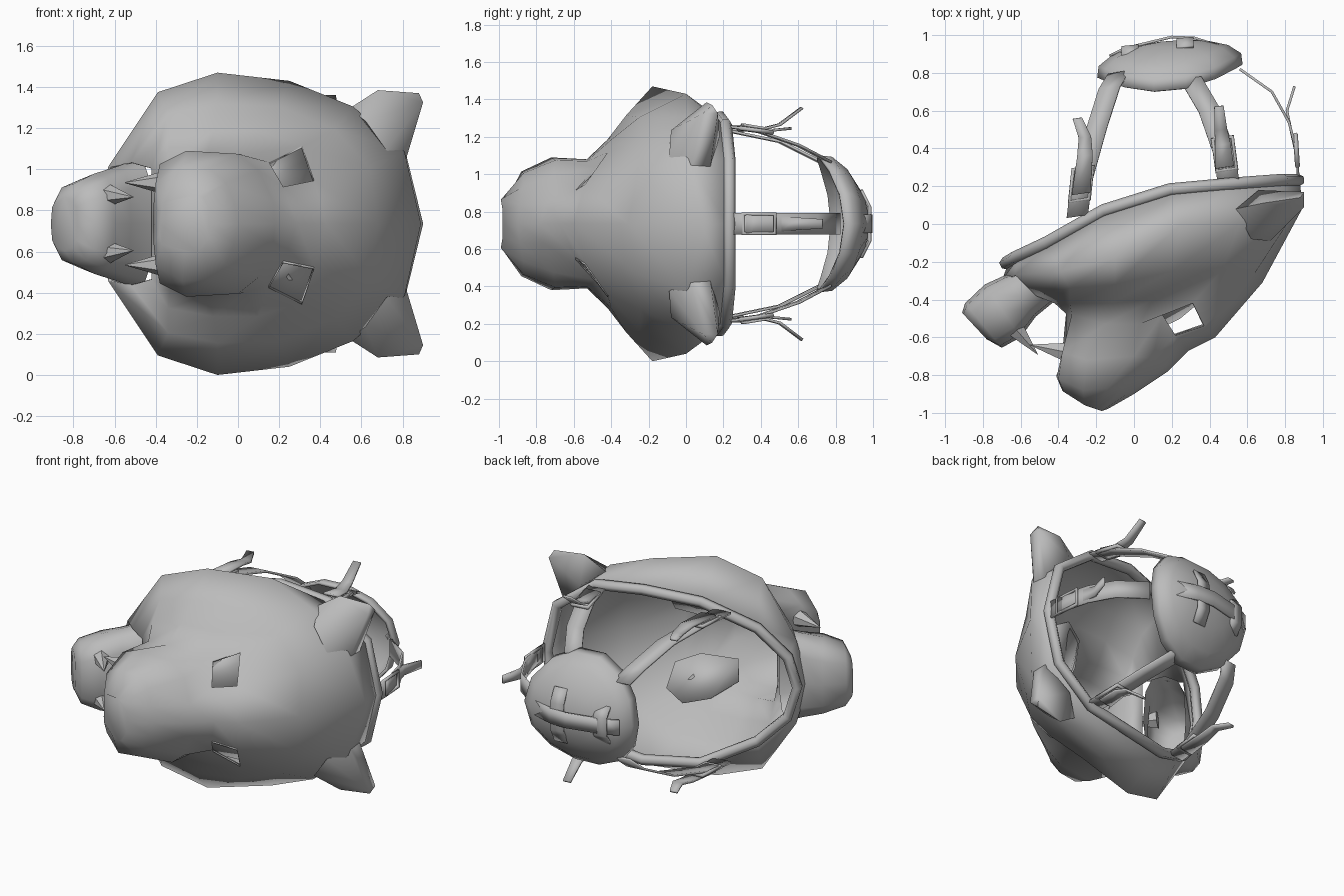
import bpy, bmesh, math
from mathutils import Vector

if "Cube" in bpy.data.objects:
    bpy.data.objects.remove(bpy.data.objects["Cube"], do_unlink=True)

MID = 0.735  # height of the symmetry plane
grey = bpy.data.materials.new("plain_grey")
grey.diffuse_color = (0.5, 0.5, 0.5, 1)
grey.use_nodes = True
grey.node_tree.nodes["Principled BSDF"].inputs["Base Color"].default_value = (0.5, 0.5, 0.5, 1)


def place(p, side=1):
    return Vector((p[0], p[1], MID + side * p[2]))


def finish(name, bm, angle=60, thickness=0, offset=-1):
    bmesh.ops.recalc_face_normals(bm, faces=bm.faces)
    mesh = bpy.data.meshes.new(name)
    bm.to_mesh(mesh)
    bm.free()
    obj = bpy.data.objects.new(name, mesh)
    bpy.context.collection.objects.link(obj)
    mesh.materials.append(grey)
    if thickness:
        mod = obj.modifiers.new("thickness", 'SOLIDIFY')
        mod.thickness, mod.offset = thickness, offset
    bpy.ops.object.select_all(action='DESELECT')
    obj.select_set(True)
    bpy.context.view_layer.objects.active = obj
    bpy.ops.object.shade_smooth_by_angle(angle=math.radians(angle))


def loft(bm, rings):
    """Skin closed rings and cap the last; returns one list of faces per band."""
    loops = [[bm.verts.new(p) for p in ring] for ring in rings]
    n = len(loops[0])
    bands = [[bm.faces.new((a[j], a[(j + 1) % n], b[(j + 1) % n], b[j])) for j in range(n)]
             for a, b in zip(loops, loops[1:])]
    bm.faces.new(loops[-1])
    return bands


def mirrored_ring(half):
    return [place(p) for p in half] + [place(p, -1) for p in half[-2:0:-1]]


def tube(name, points, radius):
    curve = bpy.data.curves.new(name, 'CURVE')
    curve.dimensions = '3D'
    curve.bevel_depth, curve.bevel_resolution = radius, 1
    spline = curve.splines.new('POLY')
    spline.points.add(len(points) - 1)
    for cp, p in zip(spline.points, points):
        cp.co = (*p, 1)
    spline.use_cyclic_u = True
    curve.materials.append(grey)
    bpy.context.collection.objects.link(bpy.data.objects.new(name, curve))


def ribbon(name, points, across, width, taper=1):
    """Flat strap following points, widened along the across direction."""
    bm = bmesh.new()
    rows = []
    for i, p in enumerate(points):
        w = across * width / 2 * (1 + (taper - 1) * i / (len(points) - 1))
        rows.append((bm.verts.new(p - w), bm.verts.new(p + w)))
    for a, b in zip(rows, rows[1:]):
        bm.faces.new((a[0], a[1], b[1], b[0]))
    finish(name, bm, 50, 0.014, 0)


# Skull: rings from the rear opening to the brow, forehead centre to chin centre
skull = [
    [(.88, .22, 0), (.8, .22, .33), (.53, .2, .53), (.2, .17, .57), (-.15, .06, .54), (-.45, -.11, .38),
     (-.62, -.19, .2), (-.67, -.22, 0)],
    [(.89, .08, 0), (.81, 0, .35), (.56, 0, .57), (.25, 0, .695), (-.1, -.18, .735), (-.39, -.25, .64),
     (-.63, -.27, .28), (-.7, -.3, 0)],
    [(.68, -.31, 0), (.64, -.26, .27), (.47, -.24, .46), (.2, -.25, .57), (-.1, -.32, .58), (-.34, -.34, .53),
     (-.52, -.38, .3), (-.55, -.38, 0)],
    [(.43, -.6, 0), (.37, -.54, .21), (.31, -.42, .38), (.1, -.4, .45), (-.12, -.42, .45), (-.34, -.42, .41),
     (-.42, -.42, .27), (-.42, -.42, 0)],
]
# Muzzle: rings from the eyes to the nose
muzzle = [
    [(.29, -.67, 0), (.22, -.59, .18), (.15, -.48, .3), (.03, -.53, .335), (-.15, -.53, .345), (-.33, -.48, .3),
     (-.36, -.475, .17), (-.36, -.47, 0)],
    [(.18, -.78, 0), (.17, -.75, .11), (.1, -.71, .26), (0, -.7, .34), (-.25, -.72, .355), (-.38, -.68, .29),
     (-.36, -.67, .17), (-.34, -.66, 0)],
    [(0, -.9, 0), (-.02, -.89, .1), (-.06, -.87, .2), (-.14, -.87, .27), (-.27, -.88, .28), (-.4, -.82, .2),
     (-.41, -.81, .1), (-.41, -.8, 0)],
    [(-.13, -.97, 0), (-.14, -.98, .07), (-.17, -.99, .13), (-.2, -.98, .14), (-.26, -.96, .13), (-.37, -.89, .1),
     (-.38, -.88, .05), (-.38, -.88, 0)],
]
bm = bmesh.new()
bands = loft(bm, [mirrored_ring(h) for h in skull + muzzle])
# Eye sockets set into the band between brow and muzzle, and an opening into the hollow jaw
eyes = [bands[3][1], bands[3][-2]]
bmesh.ops.inset_individual(bm, faces=eyes, thickness=0.058, depth=-0.04)
jaw_opening = [bands[b][j] for b in (1, 2) for j in (6, 7)]
bmesh.ops.delete(bm, geom=eyes + jaw_opening, context='FACES')
finish("mask_shell", bm, 80, 0.012)

# Padded band round the rear opening
tube("rim_band", [p + Vector((-0.01, 0.012, 0)) for p in mirrored_ring(skull[0])], 0.034)

# Lower jaw: sections given by mouth edge, throat edge and half width
jaw = [((-.41, -.4), (-.62, -.25), .305), ((-.52, -.49), (-.68, -.27), .275), ((-.6, -.6), (-.79, -.32), .245),
       ((-.7, -.655), (-.895, -.42), .195), ((-.78, -.61), (-.91, -.47), .13)]
rings = []
for top, bottom, half_width in jaw:
    a, b = Vector((*top, MID)), Vector((*bottom, MID))
    ring = []
    for k in range(12):
        t = math.tau * k / 12
        c, s = (math.copysign(abs(v) ** 0.7, v) for v in (math.cos(t), math.sin(t)))
        ring.append((a + b) / 2 + (a - b) / 2 * c + Vector((0, 0, half_width * s)))
    rings.append(ring)
bm = bmesh.new()
loft(bm, rings)
finish("lower_jaw", bm, 80)


def tooth(name, base, tip, radius, side):
    a, b = place(base, side), place(tip, side)
    axis = b - a
    bm = bmesh.new()
    bmesh.ops.create_cone(bm, segments=6, radius1=radius, radius2=0.002, depth=axis.length, cap_ends=True)
    turn = axis.to_track_quat('Z', 'Y').to_matrix().to_4x4()
    turn.translation = (a + b) / 2
    bmesh.ops.transform(bm, matrix=turn, verts=bm.verts)
    finish(name, bm, 50)


# Straps: path, loose end and width direction; the crown strap lies on the centre plane
straps = {
    "cheek": [(-.3, .04, .5), (-.28, .21, .5), (-.2, .5, .44), (-.13, .72, .33), (-.08, .8, .25)],
    "brow": [(.5, .22, .52), (.48, .37, .5), (.4, .6, .42), (.3, .77, .33)],
    "crown": [(.87, .24, 0), (.86, .39, 0), (.82, .54, 0), (.73, .7, 0), (.56, .82, 0)],
}
loose_ends = {
    "cheek": [(-.28, .16, .52), (-.26, .36, .52), (-.26, .46, .5), (-.3, .56, .51)],
    "brow": [(.48, .3, .53), (.47, .42, .51), (.46, .5, .53), (.45, .62, .62)],
    "crown": [(.87, .32, 0), (.83, .5, 0), (.81, .6, 0), (.85, .73, 0)],
}


def strap(kind, label, side):
    path = [place(p, side) for p in straps[kind]]
    along = (path[1] - path[0]).normalized()
    across = Vector((0, 0, 1)) if kind == "crown" else Vector((1, 0.15, 0)).normalized()
    ribbon(label + "_strap", path, across, 0.115)
    ribbon(label + "_loose_end", [place(p, side) for p in loose_ends[kind]], across, 0.1, 0.5)
    # Rectangular buckle frame
    corners = [path[1] + along * u * 0.085 + across * v * 0.052 for u, v in ((-1, -1), (1, -1), (1, 1), (-1, 1))]
    tube(label + "_buckle", corners, 0.013)


strap("crown", "crown", 1)
for side, label in ((1, "upper"), (-1, "lower")):
    # Ears
    bm = bmesh.new()
    for p in [(.72, -.09, .36), (.62, -.08, .5), (.54, .08, .56), (.66, .18, .47), (.81, .02, .29), (.81, .13, .3),
              (.68, .11, .65), (.88, .14, .635), (.9, .17, .59), (.9, .09, .59)]:
        bm.verts.new(place(p, side))
    bmesh.ops.convex_hull(bm, input=bm.verts)
    finish(label + "_ear", bm, 80)
    # Screens behind the eye sockets, reaching forwards into the muzzle
    bm = bmesh.new()
    bm.faces.new([bm.verts.new(place(p, side)) for p in
                  [(.36, -.4, .18), (.37, -.32, .33), (.25, -.32, .4), (.1, -.4, .36), (0, -.56, .28),
                   (.03, -.6, .15), (.24, -.5, .13)]])
    finish(label + "_eye_screen", bm, 60, 0.008, 0)
    # Canines
    tooth(label + "_top_canine", (-.35, -.68, .2), (-.55, -.64, .2), 0.06, side)
    tooth(label + "_jaw_canine", (-.64, -.54, .14), (-.51, -.69, .13), 0.06, side)
    for kind in ("cheek", "brow"):
        strap(kind, f"{label}_{kind}", side)

# Domed pad behind the head, its sides curving forwards
rings = []
for r, h in ((1, 0), (.98, .06), (.8, .11), (.45, .15), (.12, .16)):
    rings.append([])
    for k in range(14):
        t = math.tau * k / 14
        x, w = 0.385 * r * math.cos(t), 0.375 * r * math.sin(t)
        rings[-1].append(Vector((0.19 + x, 0.81 + 0.09 * x - 0.75 * w * w + h, MID + w)))
bm = bmesh.new()
loft(bm, rings)
finish("head_pad", bm, 60, 0.02)

# Webbing over the pad
up = Vector((0, 0, 1))
ribbon("pad_webbing", [place((x, y, 0)) for x, y in
                       ((-.13, .89), (-.05, .93), (.2, .99), (.32, .985), (.46, .94))], up, 0.1)
for x, y, reach in ((-.02, .94, .12), (.27, .98, .18)):
    ribbon("pad_cross_loop", [place((x, y - drop, w * reach)) for w, drop in
                              ((-1, .045), (-.5, 0), (.5, 0), (1, .045))], Vector((1, 0.1, 0)), 0.09)
